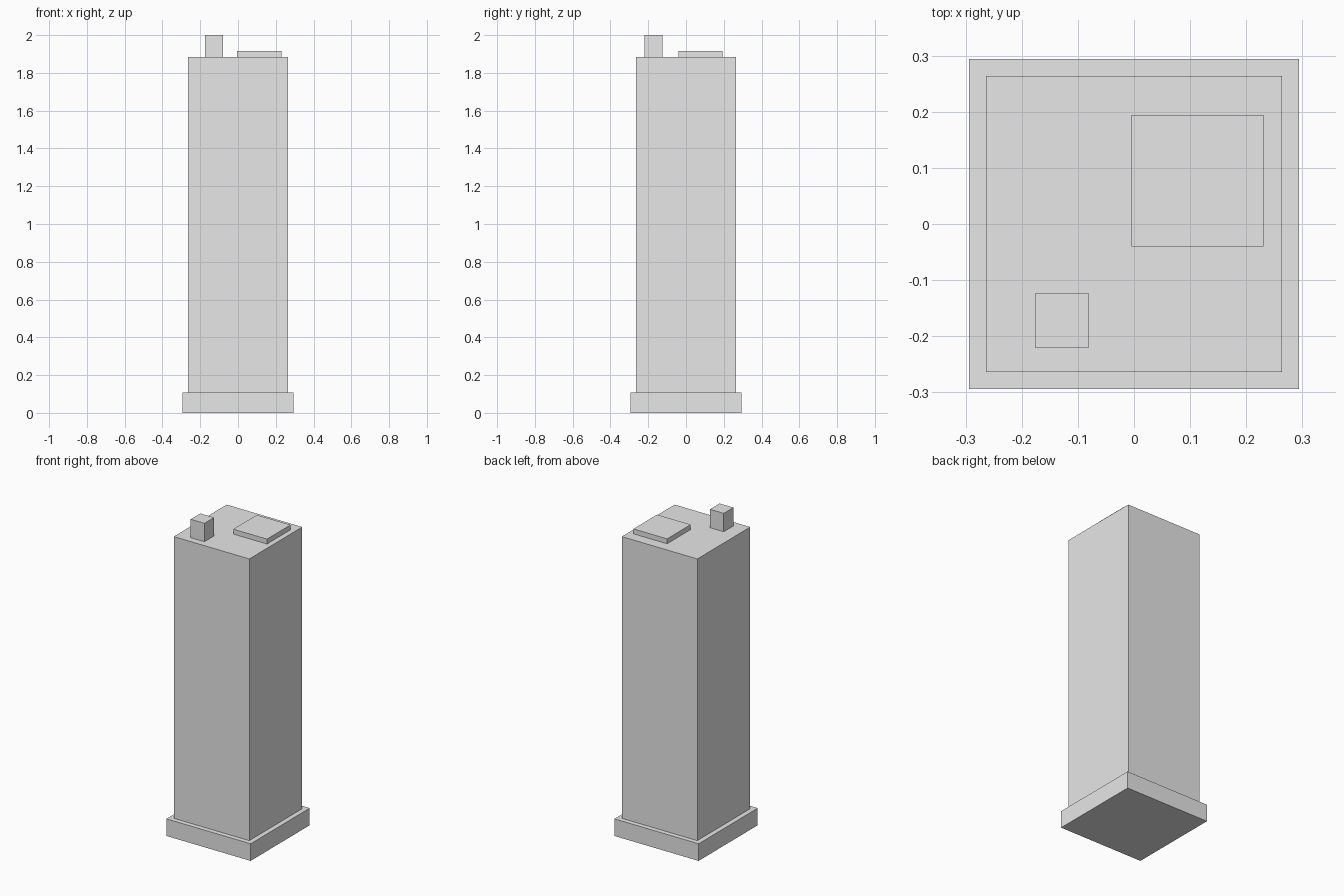
import bpy

# Remove the default cube only
default = bpy.data.objects.get("Cube")
if default:
    bpy.data.objects.remove(default, do_unlink=True)

# Single plain material
GREY = (0.8, 0.8, 0.8, 1.0)
grey = bpy.data.materials.new("light_grey")
grey.use_nodes = True
grey.diffuse_color = GREY
for node in grey.node_tree.nodes:
    if node.type == 'BSDF_PRINCIPLED':
        node.inputs["Base Color"].default_value = GREY


def block(name, centre, width, bottom, top):
    """Square-plan block standing between two heights."""
    x, y = centre
    bpy.ops.mesh.primitive_cube_add(size=1, location=(x, y, (bottom + top) / 2))
    obj = bpy.context.object
    obj.name = obj.data.name = name
    obj.scale = (width, width, top - bottom)
    bpy.ops.object.transform_apply(location=False, rotation=False, scale=True)
    obj.data.materials.append(grey)
    return obj


PLINTH_TOP = 0.108
ROOF = 1.884

# Plinth and main tower
block("plinth", (0, 0), 0.588, 0, PLINTH_TOP)
block("tower", (0, 0), 0.527, PLINTH_TOP, ROOF)

# Rooftop: low slab at the back left, tall vent at the front right
block("roof_slab", (0.113, 0.077), 0.235, ROOF, 1.915)
block("roof_vent", (-0.128, -0.172), 0.096, ROOF, 2.0)
